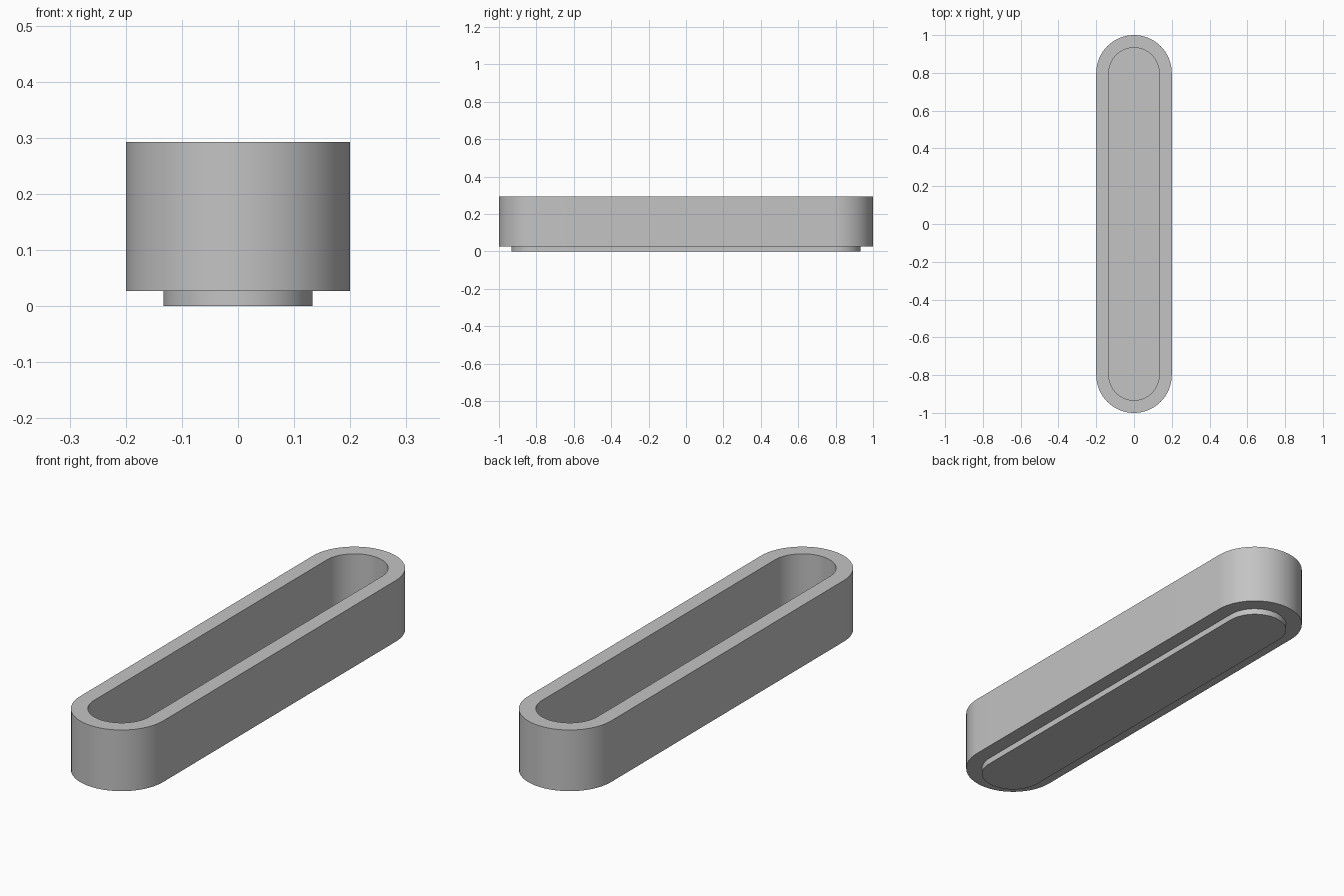
import bpy, bmesh, math

cube = bpy.data.objects.get("Cube")
if cube:
    bpy.data.objects.remove(cube, do_unlink=True)

grey = bpy.data.materials.new("plain grey")
grey.use_nodes = True
colour = (0.55, 0.55, 0.55, 1)
grey.diffuse_color = colour
grey.node_tree.nodes["Principled BSDF"].inputs["Base Color"].default_value = colour

OUTER, INNER = 0.2, 0.133       # end radii of the body and of the cavity and foot
HALF_STRAIGHT = 0.8             # centre of each round end
FOOT_TOP, FLOOR, RIM = 0.027, 0.06, 0.293
SEGMENTS = 32


def stadium(bm, radius, z):
    """Ring of vertices round a slot with two half-circle ends."""
    ring = []
    for end in (0, 1):
        centre = HALF_STRAIGHT * (1 - 2 * end)
        for i in range(SEGMENTS + 1):
            a = math.pi * (end + i / SEGMENTS)
            ring.append(bm.verts.new((radius * math.cos(a),
                                      centre + radius * math.sin(a), z)))
    return ring


# Section from the underside of the foot, over the rim, down to the tray floor
section = [(INNER, 0), (INNER, FOOT_TOP), (OUTER, FOOT_TOP),
           (OUTER, RIM), (INNER, RIM), (INNER, FLOOR)]
bm = bmesh.new()
rings = [stadium(bm, r, z) for r, z in section]
for low, high in zip(rings, rings[1:]):
    for i in range(len(low)):
        j = (i + 1) % len(low)
        bm.faces.new((low[i], low[j], high[j], high[i]))
bm.faces.new(rings[0][::-1])    # underside
bm.faces.new(rings[-1])         # tray floor
bmesh.ops.recalc_face_normals(bm, faces=bm.faces)

mesh = bpy.data.meshes.new("slot_tray")
bm.to_mesh(mesh)
bm.free()
mesh.materials.append(grey)
tray = bpy.data.objects.new("slot_tray", mesh)
bpy.context.collection.objects.link(tray)
bpy.context.view_layer.objects.active = tray
tray.select_set(True)
bpy.ops.object.shade_smooth_by_angle(angle=math.radians(30))
